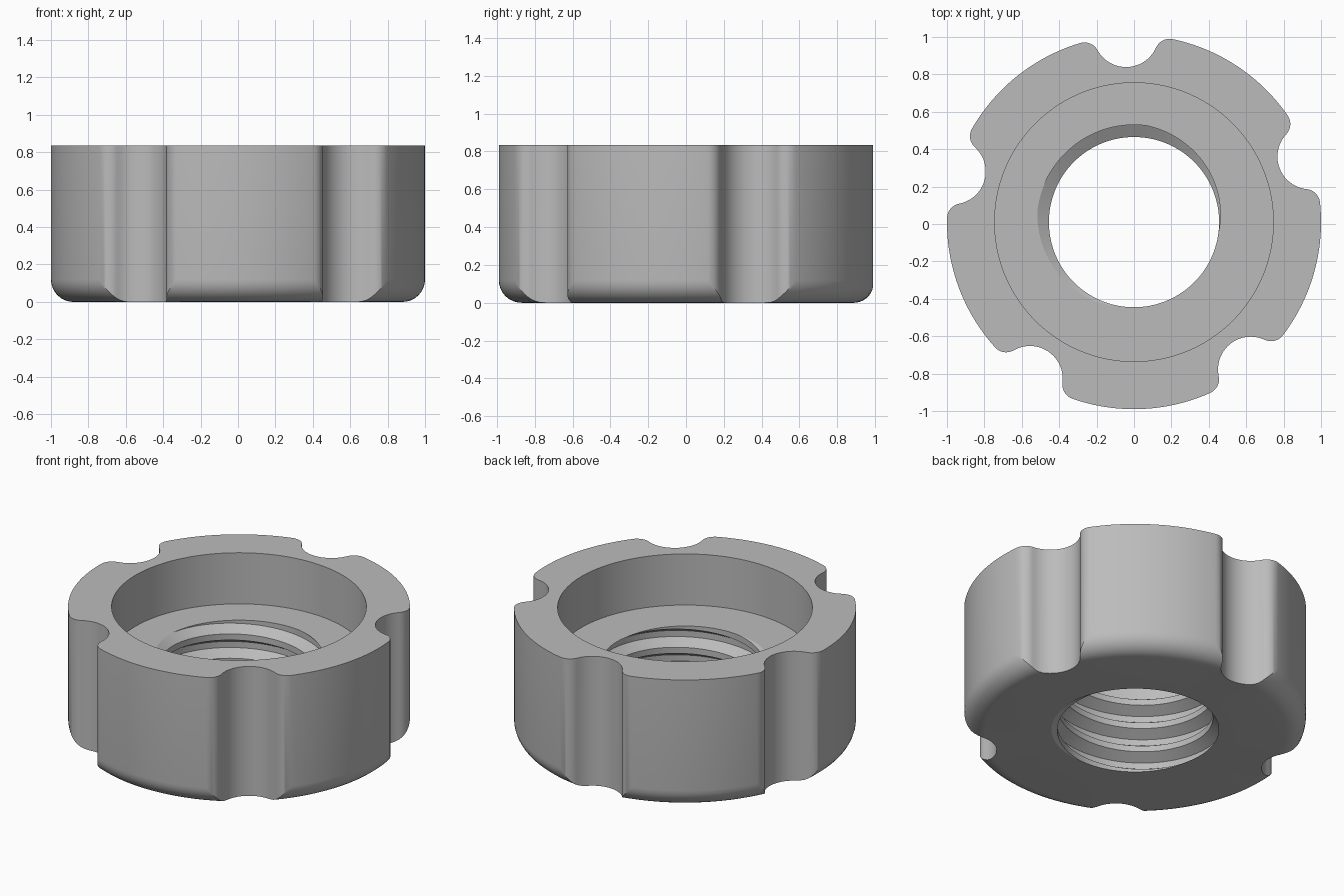
import bpy, bmesh, math
from math import sin, cos, radians, pi, tau

cube = bpy.data.objects.get("Cube")
if cube:
    bpy.data.objects.remove(cube, do_unlink=True)

# Main dimensions
HEIGHT, FLOOR_Z = 0.835, 0.505
OUTER_R, RECESS_R = 1.0, 0.745
BORE_R, ROOT_R, PITCH = 0.455, 0.52, 0.157
EDGE_R = 0.12                      # rounding of the lower rim
NOTCH_R, LIP_R, NOTCH_C = 0.175, 0.08, 1.005
NOTCHES, FIRST_NOTCH = 5, radians(92.4)
THREAD_START = radians(50)
CENTRE_Y = 0.01


def arc(cx, cy, r, a, b, n):
    """Points on an arc from angle a to b."""
    steps = [a + (b - a) * i / n for i in range(n + 1)]
    return [(cx + r * cos(t), cy + r * sin(t)) for t in steps]


def outline():
    """Outer outline as (angle, radius) pairs over one full turn."""
    lip_d, gap = OUTER_R - LIP_R, NOTCH_R + LIP_R
    b = math.acos((NOTCH_C**2 + lip_d**2 - gap**2) / (2 * NOTCH_C * lip_d))
    fx, fy = lip_d * cos(b), lip_d * sin(b)
    lean = math.atan2(fy, fx - NOTCH_C)
    half_step = pi / NOTCHES
    half = arc(NOTCH_C, 0, NOTCH_R, pi, lean, 10)
    half += arc(fx, fy, LIP_R, lean - pi, b, 10)[1:]
    half += arc(0, 0, OUTER_R, b, half_step, 12)[1:]
    polar = [(math.atan2(y, x), math.hypot(x, y)) for x, y in half]
    sector = [(-a, r) for a, r in reversed(polar[1:])] + polar[:-1]
    return [(a + FIRST_NOTCH + i * tau / NOTCHES, r)
            for i in range(NOTCHES) for a, r in sector]


def thread_radius(angle, z):
    """Radius of the right-handed thread at a given angle and height."""
    t = z / PITCH - (angle - THREAD_START) / tau
    t = abs((t + 0.5) % 1 - 0.5)
    return BORE_R + (ROOT_R - BORE_R) * min(1, max(0, (0.375 - t) / 0.25))


def section(angle, outer):
    """Closed (radius, height) cross-section of the nut at one angle."""
    pts = []
    # threaded bore, trimmed at the underside and the recess floor
    for k in range(-8, 21):
        z = PITCH * ((angle - THREAD_START) / tau + k * 0.25 - 0.375)
        z = min(FLOOR_Z, max(0, z))
        pts.append((thread_radius(angle, z), z))
    # recess and outer wall
    pts += [(RECESS_R, FLOOR_Z), (RECESS_R, HEIGHT), (outer, HEIGHT)]
    # rounded lower rim
    inner = OUTER_R - EDGE_R
    start = math.acos(min(1, max(0, (outer - inner) / EDGE_R)))
    for i in range(9):
        p = start + (pi / 2 - start) * i / 8
        pts.append((min(outer, inner + EDGE_R * cos(p)), EDGE_R * (1 - sin(p))))
    return pts


# Sweep the section round the outline
columns = outline()
columns.append((columns[0][0] + tau, columns[0][1]))
bm = bmesh.new()
grid = [[bm.verts.new((r * cos(a), r * sin(a) + CENTRE_Y, z)) for r, z in section(a, o)]
        for a, o in columns]
for left, right in zip(grid, grid[1:]):
    for k in range(len(left)):
        n = (k + 1) % len(left)
        bm.faces.new((left[k], right[k], right[n], left[n]))
bmesh.ops.remove_doubles(bm, verts=bm.verts, dist=1e-5)
bmesh.ops.recalc_face_normals(bm, faces=bm.faces)

mesh = bpy.data.meshes.new("notched_nut")
bm.to_mesh(mesh)
bm.free()
nut = bpy.data.objects.new("notched_nut", mesh)
bpy.context.collection.objects.link(nut)

# Plain grey finish
grey = bpy.data.materials.new("plain_grey")
grey.use_nodes = True
colour = (0.5, 0.5, 0.5, 1)
grey.diffuse_color = colour
grey.node_tree.nodes["Principled BSDF"].inputs["Base Color"].default_value = colour
mesh.materials.append(grey)

bpy.ops.object.select_all(action="DESELECT")
nut.select_set(True)
bpy.context.view_layer.objects.active = nut
bpy.ops.object.shade_smooth_by_angle(angle=radians(30))
